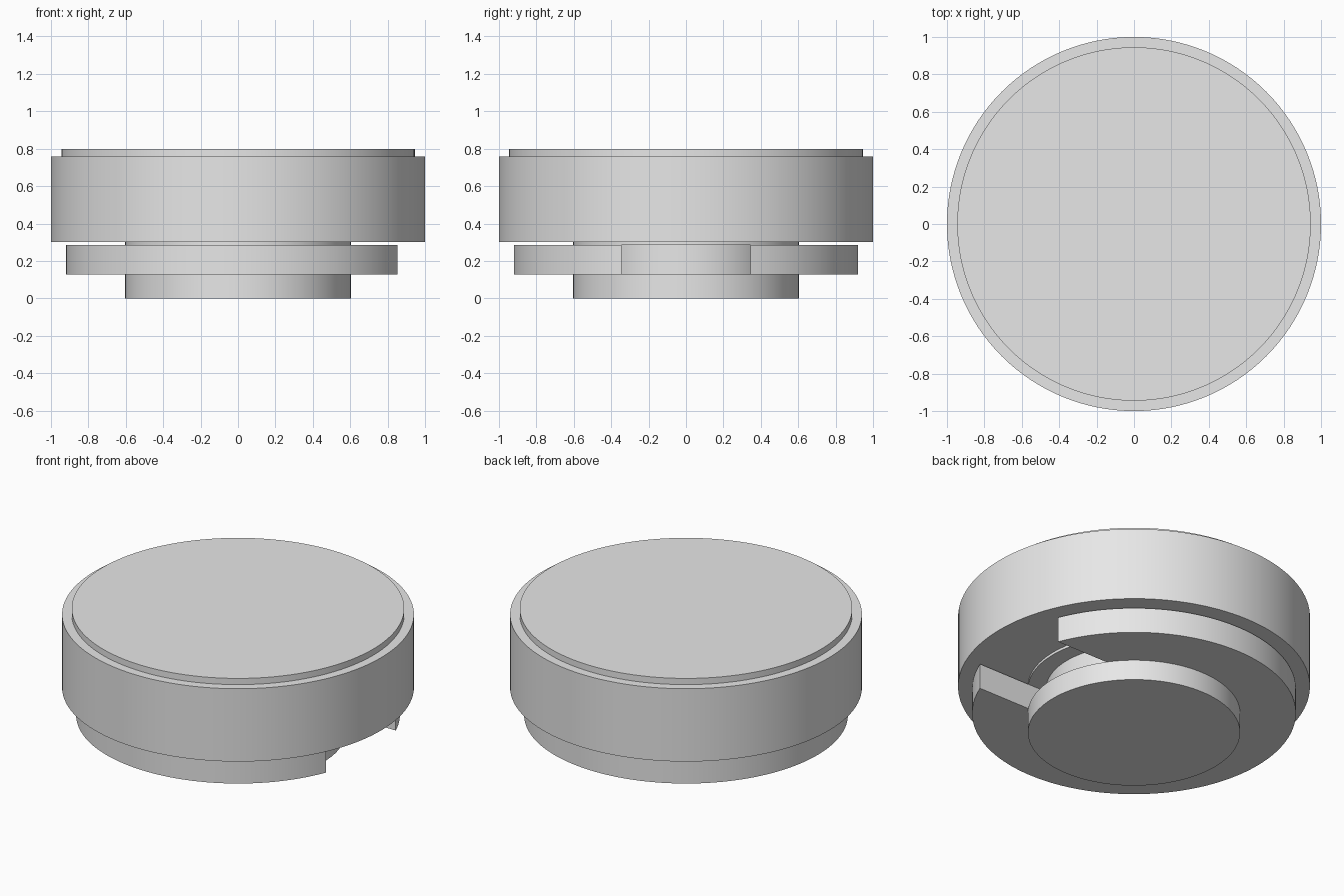
import bpy
import bmesh
import math

cube = bpy.data.objects.get("Cube")
if cube:
    bpy.data.objects.remove(cube)

SEGMENTS = 128
grey = bpy.data.materials.new("light_grey")
grey.use_nodes = True
colour = (0.8, 0.8, 0.8, 1)
grey.diffuse_color = colour
grey.node_tree.nodes["Principled BSDF"].inputs["Base Color"].default_value = colour


def arc(radius, start, end, steps):
    """Points on a circle from one angle to another."""
    angles = [start + (end - start) * i / steps for i in range(steps + 1)]
    return [(radius * math.cos(a), radius * math.sin(a)) for a in angles]


def extrude_outline(name, outline, bottom, top):
    """Raise a flat outline into a solid with sharp rims and smooth sides."""
    bm = bmesh.new()
    face = bm.faces.new([bm.verts.new((x, y, bottom)) for x, y in outline])
    result = bmesh.ops.extrude_face_region(bm, geom=[face], use_keep_orig=True)
    raised = [v for v in result["geom"] if isinstance(v, bmesh.types.BMVert)]
    bmesh.ops.translate(bm, verts=raised, vec=(0, 0, top - bottom))
    bmesh.ops.recalc_face_normals(bm, faces=bm.faces)
    mesh = bpy.data.meshes.new(name)
    bm.to_mesh(mesh)
    bm.free()
    mesh.materials.append(grey)
    obj = bpy.data.objects.new(name, mesh)
    bpy.context.collection.objects.link(obj)
    bpy.ops.object.select_all(action="DESELECT")
    obj.select_set(True)
    bpy.context.view_layer.objects.active = obj
    bpy.ops.object.shade_smooth_by_angle(angle=math.radians(30))
    return obj


def disc(name, radius, bottom, top):
    outline = arc(radius, 0, math.tau, SEGMENTS)[:-1]
    return extrude_outline(name, outline, bottom, top)


# Stacked round parts, from the foot up
RING_BOTTOM, RING_TOP, BODY_BOTTOM, BODY_TOP = 0.127, 0.286, 0.302, 0.759
CORE_RADIUS = 0.5
disc("foot", 0.603, 0, RING_BOTTOM)
disc("core", CORE_RADIUS, RING_BOTTOM, RING_TOP)
disc("neck", 0.603, RING_TOP, BODY_BOTTOM)
disc("body", 1, BODY_BOTTOM, BODY_TOP)
disc("cap", 0.945, BODY_TOP, 0.798)

# Flange with a parallel-sided slot open towards +x
FLANGE_RADIUS, SLOT_HALF_WIDTH = 0.92, 0.345
outer = math.asin(SLOT_HALF_WIDTH / FLANGE_RADIUS)
inner = math.asin(SLOT_HALF_WIDTH / CORE_RADIUS)
outline = arc(FLANGE_RADIUS, outer, math.tau - outer, SEGMENTS)
outline += arc(CORE_RADIUS, math.tau - inner, inner, SEGMENTS)
extrude_outline("slotted_flange", outline, RING_BOTTOM, RING_TOP)
